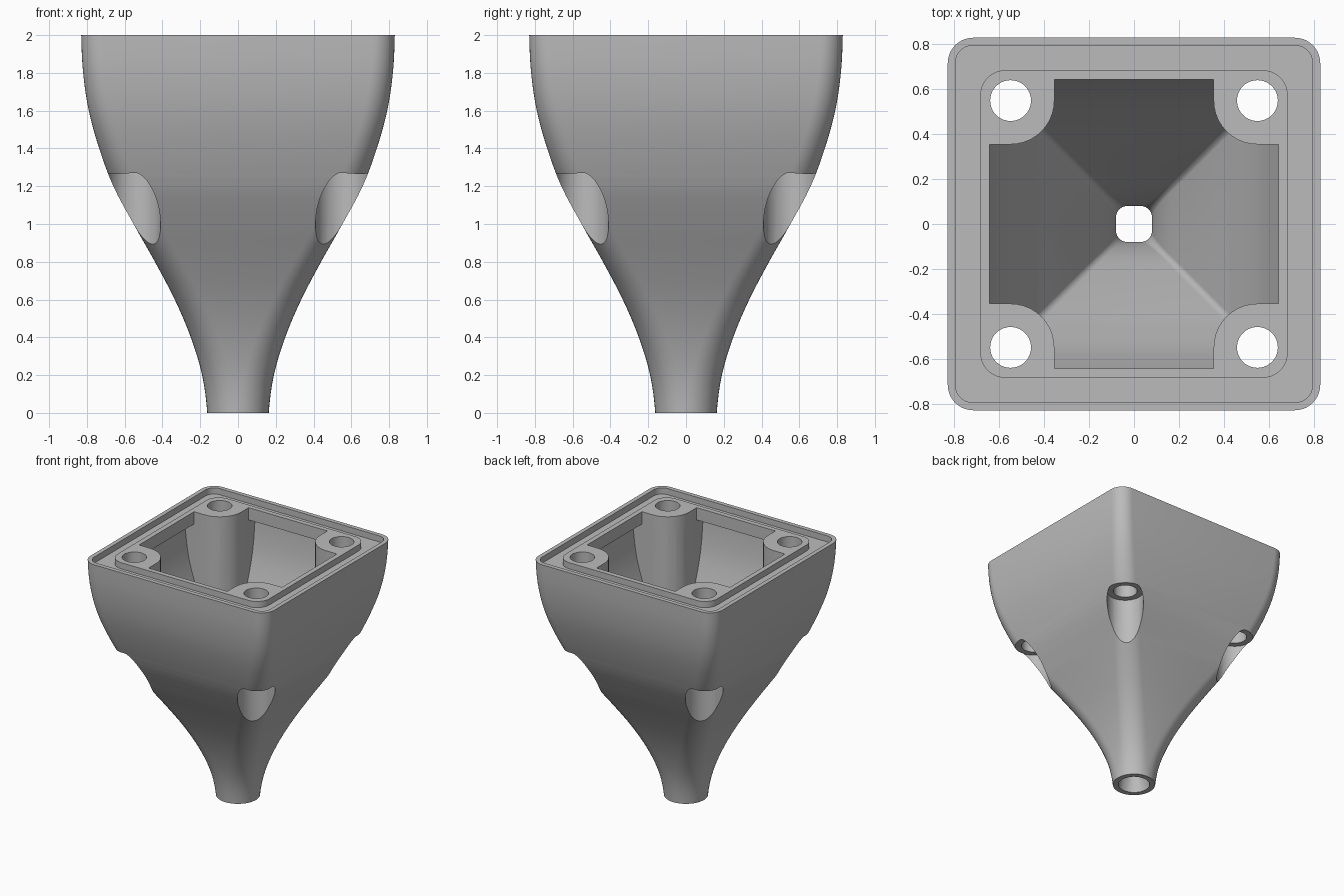
import bpy
import bmesh
from math import cos, sin, pi

if "Cube" in bpy.data.objects:
    bpy.data.objects.remove(bpy.data.objects["Cube"], do_unlink=True)

grey = bpy.data.materials.new("plain grey")
grey.use_nodes = True
tone = (0.5, 0.5, 0.5, 1)
grey.diffuse_color = tone
grey.node_tree.nodes["Principled BSDF"].inputs["Base Color"].default_value = tone

STEP = 0.2   # height between profile values
ARC = 10     # segments per rounded corner


def curve(values, z):
    """Smooth curve through values spaced evenly in height."""
    last = len(values) - 1
    t = min(max(z / STEP, 0), last)
    i = min(int(t), last - 1)
    f = t - i
    a, b, c, d = (values[min(max(i + k, 0), last)] for k in (-1, 0, 1, 2))
    return b + f * ((c - a) + f * ((2*a - 5*b + 4*c - d) + f * (3*(b - c) + d - a))) / 2


def ring(half, radius, z, cx=0, cy=0):
    """Rounded square; radius equal to half gives a circle."""
    points = []
    for corner in range(4):
        mid = pi / 4 + corner * pi / 2
        sx, sy = (1 if cos(mid) > 0 else -1), (1 if sin(mid) > 0 else -1)
        for k in range(ARC + 1):
            a = corner * pi / 2 + (k + 0.01) / (ARC + 0.02) * pi / 2
            flat = half - radius
            points.append((cx + sx * flat + radius * cos(a),
                           cy + sy * flat + radius * sin(a), z))
    return points


def loft(name, rings, closed=False):
    """Skin a stack of rings, capped at the ends or closed into a loop."""
    bm = bmesh.new()
    loops = [[bm.verts.new(p) for p in r] for r in rings]
    pairs = list(zip(loops, loops[1:]))
    if closed:
        pairs.append((loops[-1], loops[0]))
    else:
        bm.faces.new(loops[0])
        bm.faces.new(loops[-1])
    for low, high in pairs:
        for i in range(len(low)):
            j = (i + 1) % len(low)
            bm.faces.new((low[i], low[j], high[j], high[i]))
    bmesh.ops.remove_doubles(bm, verts=bm.verts, dist=1e-5)
    bmesh.ops.recalc_face_normals(bm, faces=bm.faces)
    mesh = bpy.data.meshes.new(name)
    bm.to_mesh(mesh)
    bm.free()
    mesh.materials.append(grey)
    obj = bpy.data.objects.new(name, mesh)
    bpy.context.collection.objects.link(obj)
    return obj


def prism(name, half, radius, low, high, cx=0, cy=0):
    return loft(name, [ring(half, radius, z, cx, cy) for z in (low, high)])


def cut(target, cutter):
    mod = target.modifiers.new("cut", 'BOOLEAN')
    mod.operation, mod.solver, mod.object = 'DIFFERENCE', 'EXACT', cutter
    bpy.context.view_layer.objects.active = target
    bpy.ops.object.modifier_apply(modifier=mod.name)


# Outer shell: round neck growing into a rounded square
outer = [0.163, 0.19, 0.25, 0.335, 0.44, 0.553, 0.66, 0.735, 0.79, 0.82, 0.83]
heights = [i * 0.05 for i in range(41)]
body = loft("funnel_housing", [ring(curve(outer, z), 0.163 - 0.025 * z, z) for z in heights])

# Inner cavity with sharp corners, pinched above the neck
inner = [0.12, 0.08, 0.125, 0.225, 0.335, 0.45, 0.555, 0.63, 0.69, 0.72, 0.73]
corner = [0.118, 0.05] + [0.025] * 9
cavity = loft("cavity_cutter", [ring(curve(inner, z), curve(corner, z), z)
                                for z in [-0.05] + heights[:39]])
opening = prism("opening_cutter", 0.645, 0.03, 1.85, 2.1)

# Corner screw bosses are kept out of the cavity
corners = [(sx, sy) for sx in (-1, 1) for sy in (-1, 1)]
helpers = [cavity, opening]
for sx, sy in corners:
    boss = prism("boss_keeper", 0.3, 0.195, 0.3, 2.2, sx * 0.655, sy * 0.655)
    helpers.append(boss)
    cut(cavity, boss)
    cut(opening, boss)
cut(body, cavity)
cut(body, opening)

# Seal groove around the rim
groove = loft("groove_cutter", [ring(0.795, 0.075, 1.95), ring(0.795, 0.075, 2.1),
                                ring(0.685, 0.11, 2.1), ring(0.685, 0.11, 1.95)], True)
helpers.append(groove)
cut(body, groove)

# Screw holes and the wider head recesses below them
for sx, sy in corners:
    x, y = sx * 0.55, sy * 0.55
    for name, radius, low, high in (("screw_hole_cutter", 0.091, 0.2, 2.2),
                                    ("head_recess_cutter", 0.14, 0.2, 1.27)):
        tool = prism(name, radius, radius, low, high, x, y)
        helpers.append(tool)
        cut(body, tool)

for helper in helpers:
    bpy.data.objects.remove(helper, do_unlink=True)

bpy.ops.object.select_all(action='DESELECT')
body.select_set(True)
bpy.context.view_layer.objects.active = body
bpy.ops.object.shade_smooth_by_angle(angle=0.5)
